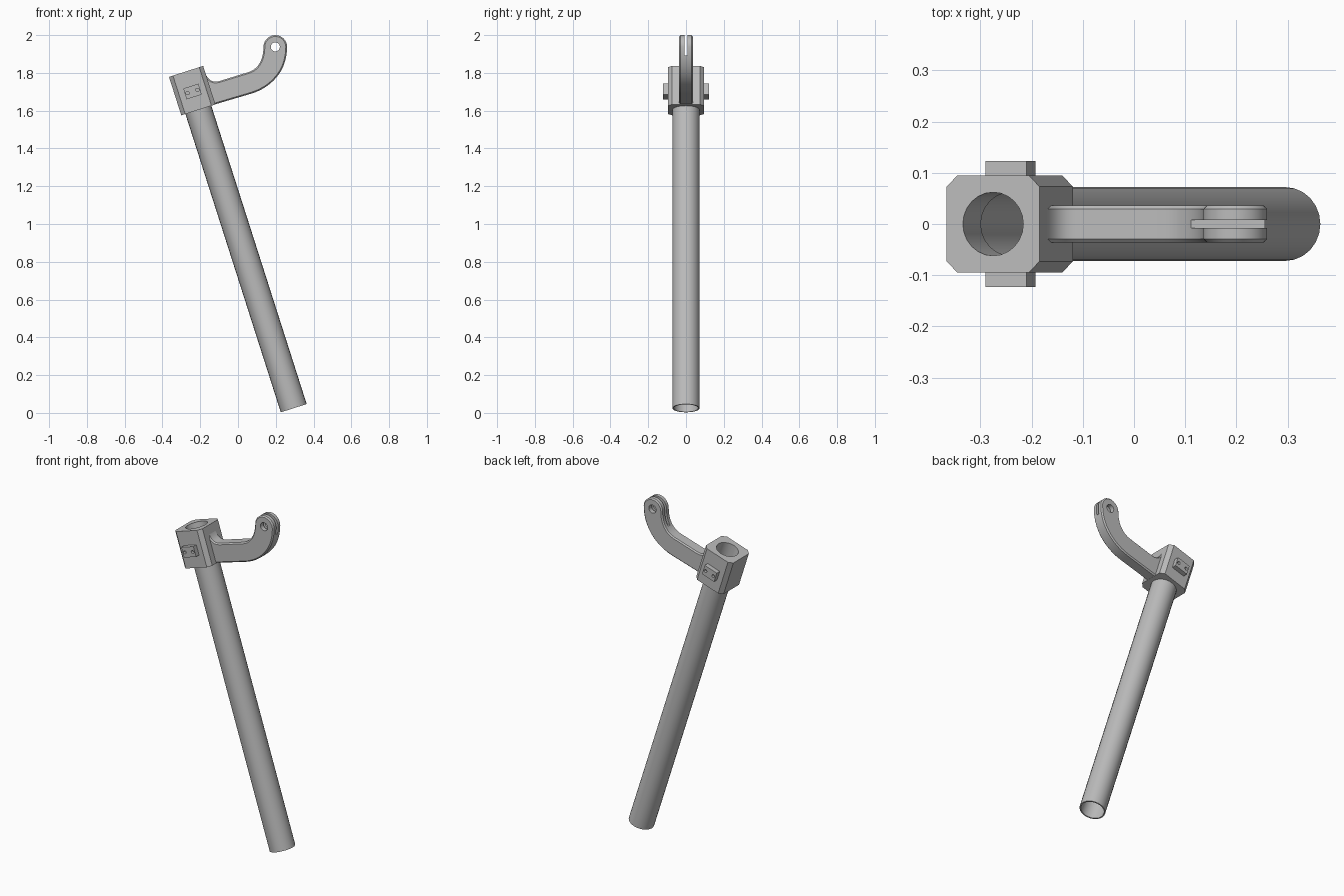
import bpy, bmesh, math
from mathutils import Matrix, Vector
from mathutils.geometry import interpolate_bezier

cube = bpy.data.objects.get("Cube")
if cube:
    bpy.data.objects.remove(cube, do_unlink=True)

# Plain grey for everything
grey = bpy.data.materials.new("plain_grey")
grey.use_nodes = True
colour = (0.5, 0.5, 0.5, 1)
grey.diffuse_color = colour
grey.node_tree.nodes["Principled BSDF"].inputs["Base Color"].default_value = colour

# Leaning frame: origin at the top centre of the clamp, local z along the tube
TILT = math.radians(-17.73)
FRAME = Matrix.Translation((-0.275, 0, 1.808)) @ Matrix.Rotation(TILT, 4, 'Y')
TUBE_LENGTH, BLOCK_HEIGHT, SOCKET = 1.872, 0.214, 0.115


def finish(name, bm, matrix):
    bmesh.ops.recalc_face_normals(bm, faces=bm.faces)
    mesh = bpy.data.meshes.new(name)
    bm.to_mesh(mesh)
    bm.free()
    mesh.transform(matrix)
    mesh.materials.append(grey)
    obj = bpy.data.objects.new(name, mesh)
    bpy.context.collection.objects.link(obj)
    return obj


def prism(name, points, direction, matrix):
    """Extrude a closed outline along a direction."""
    bm = bmesh.new()
    face = bm.faces.new([bm.verts.new(p) for p in points])
    made = bmesh.ops.extrude_face_region(bm, geom=[face])["geom"]
    moved = [g for g in made if isinstance(g, bmesh.types.BMVert)]
    bmesh.ops.translate(bm, verts=moved, vec=direction)
    return finish(name, bm, matrix)


def box(name, centre, size, matrix):
    bm = bmesh.new()
    bmesh.ops.create_cube(bm, size=1)
    return finish(name, bm, matrix @ Matrix.Translation(centre) @ Matrix.Diagonal((*size, 1)))


def cylinder(name, radius, centre, depth, matrix, along_y=False, sides=24):
    bm = bmesh.new()
    bmesh.ops.create_cone(bm, cap_ends=True, segments=sides, radius1=radius, radius2=radius, depth=depth)
    turn = Matrix.Rotation(math.pi / 2, 4, 'X') if along_y else Matrix()
    return finish(name, bm, matrix @ Matrix.Translation(centre) @ turn)


def bake(obj):
    graph = bpy.context.evaluated_depsgraph_get()
    mesh = bpy.data.meshes.new_from_object(obj.evaluated_get(graph))
    obj.modifiers.clear()
    obj.data = mesh


def cut(obj, *cutters):
    for cutter in cutters:
        mod = obj.modifiers.new("cut", 'BOOLEAN')
        mod.operation, mod.solver, mod.object = 'DIFFERENCE', 'EXACT', cutter
        bake(obj)
        bpy.data.objects.remove(cutter, do_unlink=True)


def smooth(obj, degrees=35):
    bpy.ops.object.select_all(action='DESELECT')
    obj.select_set(True)
    bpy.context.view_layer.objects.active = obj
    bpy.ops.object.shade_smooth_by_angle(angle=math.radians(degrees))


# Hollow tube
bottom, top = -TUBE_LENGTH, -SOCKET
tube = cylinder("tube", 0.072, (0, 0, (bottom + top) / 2), top - bottom, FRAME)
cut(tube, cylinder("bore", 0.065, (0, 0, (bottom + top) / 2), 2, FRAME))
smooth(tube)

# Clamp block with chamfered corners, an upper opening and a socket for the tube
half, c = 0.095, 0.022
outline = []
for sx, sy in ((1, 1), (-1, 1), (-1, -1), (1, -1)):
    pair = [(sx * half, sy * (half - c), 0), (sx * (half - c), sy * half, 0)]
    outline += pair if sx * sy > 0 else pair[::-1]
block = prism("clamp_block", outline, (0, 0, -BLOCK_HEIGHT), FRAME)
cut(block,
    cylinder("opening", 0.062, (0, 0, 0), 0.6, FRAME),
    cylinder("socket", 0.0715, (0, 0, -SOCKET - 0.15), 0.3, FRAME))
smooth(block)

# Side lugs, each with two small holes
for side, name in ((-1, "front_lug"), (1, "back_lug")):
    lug = box(name, (0, side * 0.105, -0.112), (0.084, 0.036, 0.06), FRAME)
    for x in (-0.027, 0.027):
        cut(lug, cylinder("hole", 0.009, (x, side * 0.123, -0.112), 0.03, FRAME, True, 16))
    smooth(lug)

# Curved arm outline: underside, outer bend, round end, inner bend, fillet
def bend(*points):
    a, h1, h2, b = [Vector((x, 0, z)) for x, z in points]
    return interpolate_bezier(a, h1, h2, b, 12)


pivot = Vector((0.1975, 0, 1.9375))
end_radius = 0.0625
path = [Vector((-0.14, 0, 1.628))]
path += bend((0.07, 1.69), (0.165, 1.718), (0.26, 1.80), (0.26, 1.9375))
path += [pivot + end_radius * Vector((math.cos(a), 0, math.sin(a)))
         for a in (math.pi * i / 16 for i in range(1, 16))]
path += bend((0.135, 1.9375), (0.135, 1.875), (0.11, 1.821), (0.055, 1.804))
path += bend((-0.098, 1.757), (-0.145, 1.743), (-0.168, 1.775), (-0.182, 1.822))
path.append(Vector((-0.198, 0, 1.817)))
thick = 0.072
arm = prism("arm", [p - Vector((0, thick / 2, 0)) for p in path], (0, thick, 0), Matrix())
bevel = arm.modifiers.new("edge", 'BEVEL')
bevel.width, bevel.segments = 0.007, 1
bevel.limit_method, bevel.angle_limit = 'ANGLE', math.radians(75)
bake(arm)

# Pivot hole and fork slot at the arm's end
tilt = Matrix.Translation(pivot) @ Matrix.Rotation(TILT, 4, 'Y')
cut(arm,
    cylinder("pivot_hole", 0.024, pivot, 0.3, Matrix(), True),
    box("slot", (0, 0, 0.04), (0.3, 0.016, 0.2), tilt))
smooth(arm, 30)
